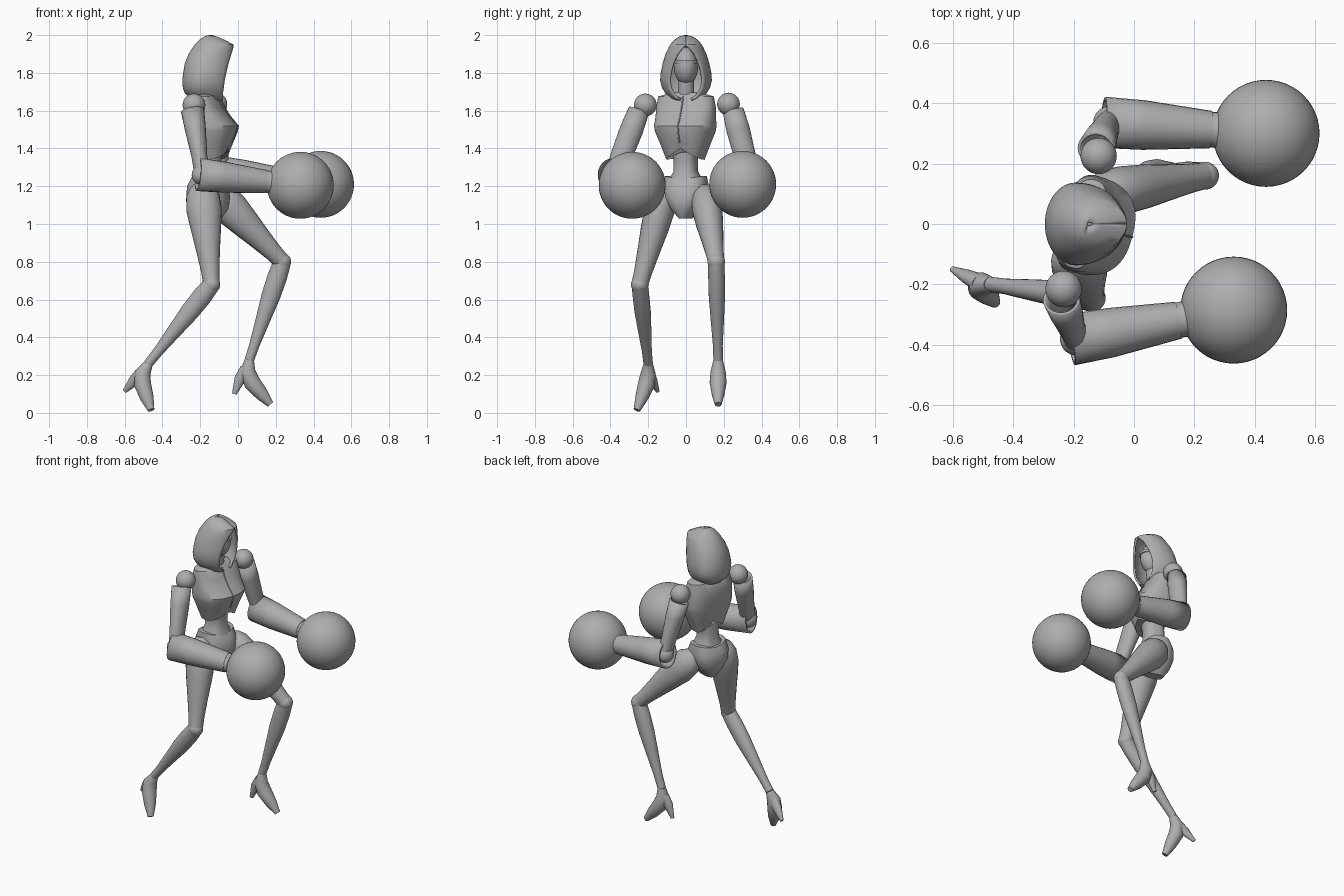
import bpy, bmesh
from math import sin, cos, asin, pi, radians
from mathutils import Vector, Matrix

if "Cube" in bpy.data.objects:
    bpy.data.objects.remove(bpy.data.objects["Cube"])

GREY = (0.42, 0.42, 0.42, 1)
grey = bpy.data.materials.new("plain grey")
grey.use_nodes = True
grey.diffuse_color = GREY
grey.node_tree.nodes["Principled BSDF"].inputs["Base Color"].default_value = GREY

TWIST = Matrix.Translation((-0.165, 0, 0)) @ Matrix.Rotation(radians(-15), 4, "Z")


def finish(obj, angle=35):
    obj.data.materials.append(grey)
    bpy.ops.object.select_all(action="DESELECT")
    obj.select_set(True)
    bpy.context.view_layer.objects.active = obj
    bpy.ops.object.shade_smooth_by_angle(angle=radians(angle))
    return obj


def loft(name, rings, closed=True, caps=(True, True), shell=0):
    """Skin a list of point rings, optionally as a thin shell."""
    bm = bmesh.new()
    loops = [[bm.verts.new(p) for p in ring] for ring in rings]
    count = len(loops[0])
    for low, high in zip(loops, loops[1:]):
        for i in range(count if closed else count - 1):
            j = (i + 1) % count
            bm.faces.new((low[i], low[j], high[j], high[i]))
    for wanted, ring in zip(caps, (loops[0], loops[-1])):
        if wanted:
            bm.faces.new(ring)
    bmesh.ops.recalc_face_normals(bm, faces=bm.faces)
    mesh = bpy.data.meshes.new(name)
    bm.to_mesh(mesh)
    bm.free()
    obj = bpy.data.objects.new(name, mesh)
    bpy.context.collection.objects.link(obj)
    if shell:
        mod = obj.modifiers.new("shell", "SOLIDIFY")
        mod.thickness = shell
        mod.offset = -1
    return finish(obj)


def tube(name, path, radii, caps=(True, True), shell=0, sides=24):
    """Elliptical sections (side radius, depth radius) along a path."""
    path = [Vector(p) for p in path]
    rings = []
    for i, (p, (ru, rv)) in enumerate(zip(path, radii)):
        axis = (path[min(i + 1, len(path) - 1)] - path[max(i - 1, 0)]).normalized()
        u = (Vector((0, 1, 0)) - axis * axis.y).normalized()
        v = axis.cross(u)
        turns = [2 * pi * k / sides for k in range(sides)]
        rings.append([p + u * ru * cos(a) + v * rv * sin(a) for a in turns])
    return loft(name, rings, caps=caps, shell=shell)


def limb(name, a, b, profile, **options):
    """Straight limb with stations (fraction, side radius, depth radius)."""
    a, b = Vector(a), Vector(b)
    return tube(name, [a.lerp(b, s[0]) for s in profile], [s[1:] for s in profile], **options)


def ball(name, centre, radius, scale=(1, 1, 1)):
    bpy.ops.mesh.primitive_uv_sphere_add(segments=48, ring_count=24, radius=radius, location=centre)
    obj = bpy.context.object
    obj.name = name
    obj.scale = scale
    return finish(obj)


def body_ring(z, width, front, back, hem=0, power=0.8, sides=48):
    """Boxy horizontal torso section; hem lifts the middle of the edge."""
    ring = []
    for k in range(sides):
        c, s = cos(2 * pi * k / sides), sin(2 * pi * k / sides)
        x = (front if c > 0 else -back) * abs(c) ** power
        y = width * (1 if s > 0 else -1) * abs(s) ** power
        ring.append(TWIST @ Vector((x, y, z + hem * (1 - abs(y) / width))))
    return ring


# Torso
chest = [(1.695, .08, .04, .05), (1.675, .15, .06, .07), (1.62, .16, .085, .085),
         (1.57, .16, .12, .085), (1.52, .165, .165, .08), (1.49, .16, .16, .075),
         (1.43, .135, .135, .065), (1.34, .10, .115, .05, .06)]
loft("chest", [body_ring(*s) for s in chest])
loft("waist", [body_ring(*s) for s in [(1.42, .085, .09, .045), (1.34, .062, .075, .05),
                                      (1.28, .062, .075, .055), (1.23, .09, .09, .07)]])
loft("pelvis", [body_ring(*s) for s in [(1.255, .11, .085, .075, -.02), (1.2, .12, .11, .1),
                                       (1.14, .115, .12, .105), (1.08, .075, .115, .085),
                                       (1.03, .03, .08, .05)]])
# Raised chest seam
tube("chest_seam", [TWIST @ Vector((s[2], 0, s[0])) for s in chest[1:7]], [(.004, .004)] * 6, sides=8)
tube("neck", [(-.165, 0, 1.64), (-.14, 0, 1.8)], [(.045, .045), (.04, .04)])

# Head with a narrow mask band
ball("head", (-.15, 0, 1.835), .1, (.85, .64, 1))
limb("mask_band", (-.14, 0, 1.85), (-.14, 0, 1.865), [(0, .065, .081), (1, .065, .081)])


# Hood: arcs open at the front, closing above the brow
def hood_ring(z, back, front, width, opening):
    centre = (back + front) / 2 - 0.01
    start = asin(min(opening / width, .95))
    reach = (front - centre) / cos(start)
    ring = []
    for k in range(41):
        a = start + (2 * pi - 2 * start) * k / 40
        x = centre + cos(a) * (reach if cos(a) > 0 else centre - back)
        ring.append((x, width * sin(a), z))
    return ring


hood = [(1.655, -.2, -.08, .06, .03), (1.665, -.25, -.08, .085, .05), (1.69, -.28, -.08, .108, .07),
        (1.72, -.292, -.075, .127, .085), (1.76, -.295, -.07, .137, .09), (1.8, -.29, -.062, .134, .085),
        (1.85, -.282, -.05, .124, .07), (1.9, -.262, -.035, .109, .045), (1.935, -.24, -.024, .092, .014),
        (1.95, -.23, -.024, .084, 0), (1.975, -.205, -.07, .062, 0), (1.992, -.18, -.11, .036, 0),
        (2.0, -.155, -.135, .008, 0)]
loft("hood", [hood_ring(*s) for s in hood], closed=False, caps=(False, False), shell=.012)


# Arms with open gauntlets and large round fists
def arm(side, shoulder, top, elbow, fist):
    ball(side + "_shoulder", shoulder, .06)
    limb(side + "_upper_arm", top, elbow,
         [(0, .056, .062), (.3, .062, .055), (.7, .058, .042), (1, .05, .04)], shell=.01, caps=(False, True))
    ball(side + "_elbow", elbow, .055)
    limb(side + "_forearm", Vector(elbow).lerp(fist, -.04), fist,
         [(0, .085, .088), (.25, .082, .082), (.66, .062, .062)], shell=.012, caps=(False, True))
    limb(side + "_cuff", elbow, fist, [(.62, .058, .058), (.7, .06, .06), (.8, .078, .078)])
    ball(side + "_fist", fist, .177)


arm("right", (-.233, -.215, 1.63), (-.24, -.25, 1.6), (-.19, -.38, 1.26), (.33, -.285, 1.205))
arm("left", (-.117, .225, 1.635), (-.125, .25, 1.6), (-.08, .335, 1.27), (.437, .3, 1.21))


# Legs with heeled feet
def leg(side, hip, knee, ankle, foot, heel):
    limb(side + "_thigh", hip, knee,
         [(-.2, .02, .03), (-.14, .055, .065), (-.04, .075, .088), (.12, .08, .094), (.35, .073, .08),
          (.6, .06, .063), (.85, .048, .048), (1, .044, .044)])
    ball(side + "_knee", knee, .046)
    limb(side + "_shin", knee, ankle,
         [(0, .043, .046), (.15, .044, .052), (.35, .043, .05), (.6, .035, .038), (.85, .026, .027), (1, .025, .025)])
    tube(side + "_foot", [ankle] + foot,
         [(.025, .025), (.04, .042), (.045, .045), (.034, .036), (.018, .018)])
    tube(side + "_heel", heel, [(.03, .035), (.024, .03), (.01, .012)])


leg("right", (-.185, -.125, 1.13), (-.14, -.245, .68), (-.475, -.2, .26),
    [(-.505, -.2, .21), (-.505, -.21, .15), (-.482, -.235, .08), (-.46, -.26, .015)],
    [(-.51, -.195, .21), (-.55, -.175, .17), (-.6, -.15, .115)])
leg("left", (-.075, .105, 1.12), (.235, .16, .8), (.06, .17, .28),
    [(.05, .17, .22), (.075, .17, .16), (.125, .17, .1), (.172, .17, .045)],
    [(.045, .17, .23), (.01, .17, .18), (-.02, .17, .1)])
